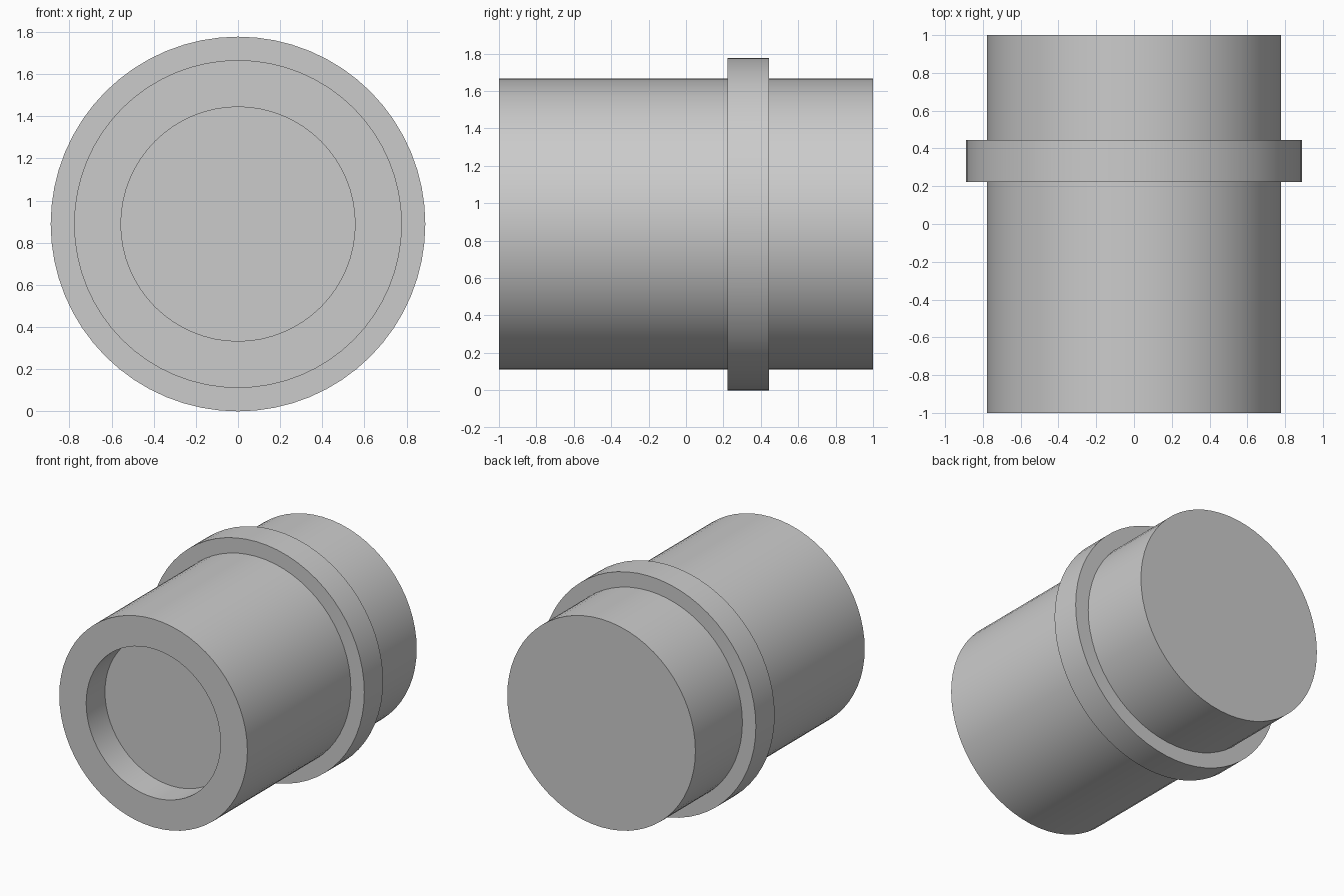
import bpy, bmesh, math
from mathutils import Matrix, Vector

cube = bpy.data.objects.get("Cube")
if cube:
    bpy.data.objects.remove(cube, do_unlink=True)

grey = bpy.data.materials.new("plain grey")
grey.use_nodes = True
colour = (0.6, 0.6, 0.6, 1)
grey.diffuse_color = colour
grey.node_tree.nodes["Principled BSDF"].inputs["Base Color"].default_value = colour

SEGMENTS = 64
UNIT = 2 / 9
BODY, FLANGE, BORE = 3.5 * UNIT, 4 * UNIT, 2.5 * UNIT

# Half section of the plug as (radius, y): recess floor, bore, body, flange, back
profile = [
    (0, -1 + UNIT), (BORE, -1 + UNIT), (BORE, -1), (BODY, -1),
    (BODY, UNIT), (FLANGE, UNIT), (FLANGE, 2 * UNIT), (BODY, 2 * UNIT),
    (BODY, 1), (0, 1),
]

# Spin the section about the y axis
bm = bmesh.new()
verts = [bm.verts.new((0, y, r)) for r, y in profile]
edges = [bm.edges.new(pair) for pair in zip(verts, verts[1:])]
bmesh.ops.spin(bm, geom=verts + edges, cent=(0, 0, 0), axis=(0, 1, 0),
               angle=math.tau, steps=SEGMENTS, use_merge=False)
bmesh.ops.remove_doubles(bm, verts=bm.verts, dist=0.0005)
bmesh.ops.recalc_face_normals(bm, faces=bm.faces)
bmesh.ops.transform(bm, matrix=Matrix.Translation(Vector((0, 0, FLANGE))), verts=bm.verts)

mesh = bpy.data.meshes.new("flanged_plug")
bm.to_mesh(mesh)
bm.free()
mesh.materials.append(grey)
plug = bpy.data.objects.new("flanged_plug", mesh)
bpy.context.collection.objects.link(plug)

# Smooth round walls with sharp rims
bpy.ops.object.select_all(action="DESELECT")
plug.select_set(True)
bpy.context.view_layer.objects.active = plug
bpy.ops.object.shade_smooth_by_angle(angle=math.radians(30))
